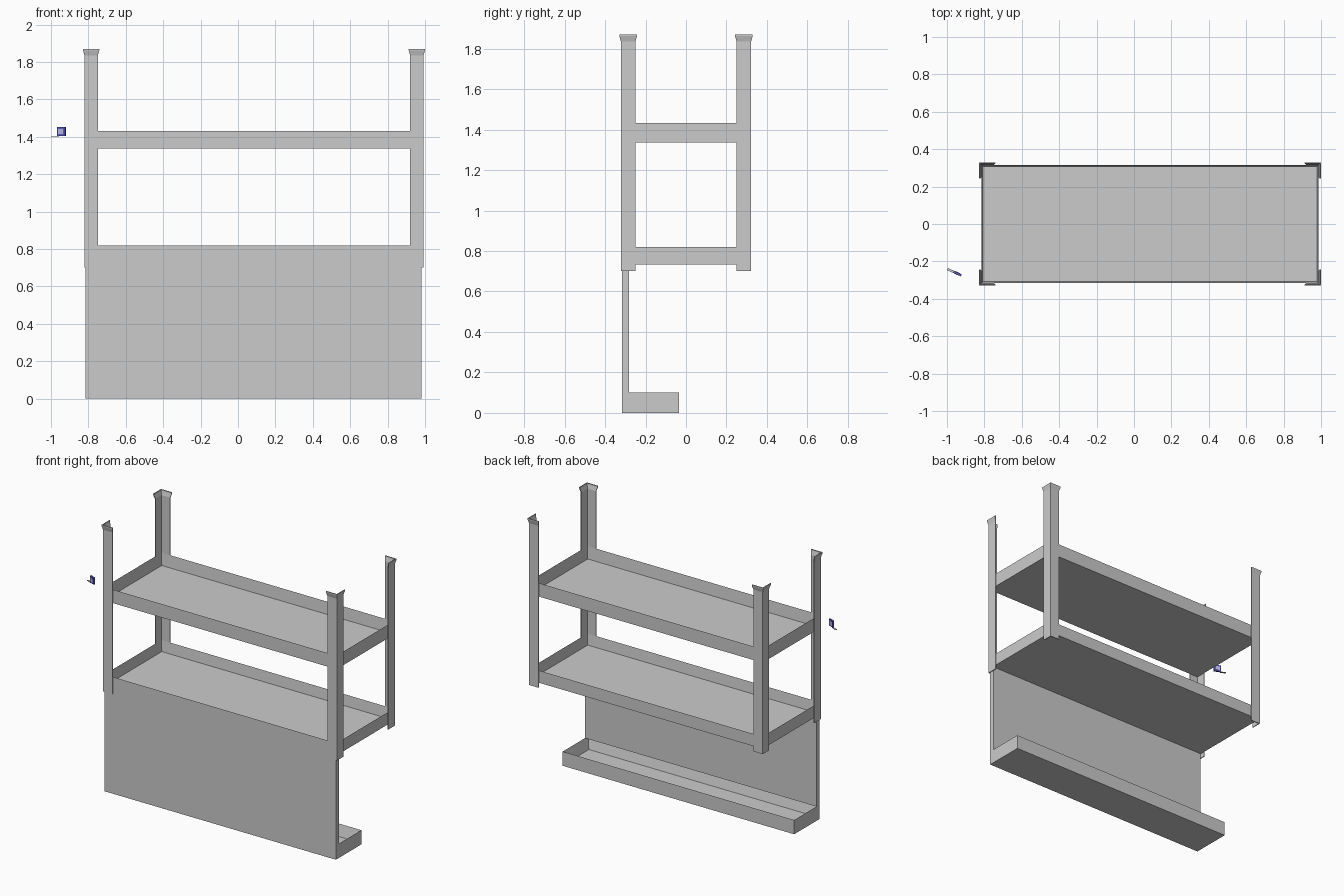
import bpy, bmesh, math
from mathutils import Matrix

if "Cube" in bpy.data.objects:
    bpy.data.objects.remove(bpy.data.objects["Cube"])

CX = 0.0855            # shelf unit centre in x
HX, HY = 0.9065, 0.322 # outer half sizes at the posts
T = 0.006              # angle-iron thickness


def finish(name, bm, mat=None):
    bmesh.ops.recalc_face_normals(bm, faces=bm.faces)
    me = bpy.data.meshes.new(name)
    bm.to_mesh(me)
    bm.free()
    ob = bpy.data.objects.new(name, me)
    bpy.context.collection.objects.link(ob)
    if mat:
        me.materials.append(mat)
    return ob


def add_box(bm, x0, x1, y0, y1, z0, z1):
    m = Matrix.Translation(((x0 + x1) / 2, (y0 + y1) / 2, (z0 + z1) / 2)) @ \
        Matrix.Diagonal((x1 - x0, y1 - y0, z1 - z0, 1))
    bmesh.ops.create_cube(bm, size=1, matrix=m)


def box(name, *dims, mat=None):
    bm = bmesh.new()
    add_box(bm, *dims)
    return finish(name, bm, mat)


def open_tray(name, x0, x1, y0, y1, z0, z1, wall, floor):
    """Open-topped tray: inset the top face and push it down to the floor."""
    bm = bmesh.new()
    add_box(bm, x0, x1, y0, y1, z0, z1)
    bm.faces.ensure_lookup_table()
    top = max(bm.faces, key=lambda f: f.calc_center_median().z)
    bmesh.ops.inset_region(bm, faces=[top], thickness=wall, use_even_offset=True)
    for v in top.verts:
        v.co.z = z0 + floor
    # drop the inner face down with real vertical walls
    return finish(name, bm)


def corner_post(name, sx, sy):
    """L-section post with a flared top."""
    bm = bmesh.new()
    rings = []
    for z, f in ((0.70, 0), (1.835, 0), (1.862, 0.0075), (1.87, 0.0075)):
        o, w = -f, 0.072 + f
        prof = [(o, o), (w, o), (w, o + T), (o + T, o + T), (o + T, w), (o, w)]
        rings.append([bm.verts.new((CX + sx * (HX - a), sy * (HY - b), z))
                      for a, b in prof])
    for r0, r1 in zip(rings, rings[1:]):
        for i in range(6):
            j = (i + 1) % 6
            bm.faces.new((r0[i], r0[j], r1[j], r1[i]))
    bm.faces.new(rings[0])
    bm.faces.new(rings[-1])
    return finish(name, bm)


# four corner posts
for sx, nx in ((-1, "left"), (1, "right")):
    for sy, ny in ((-1, "front"), (1, "back")):
        corner_post(f"post_{ny}_{nx}", sx, sy)

# two shelves, each with a raised rim
X0, X1 = CX - HX + T, CX + HX - T
Y0, Y1 = -HY + T, HY - T
for name, z0, z1 in (("lower_shelf", 0.733, 0.819), ("upper_shelf", 1.337, 1.432)):
    open_tray(name, X0, X1, Y0, Y1, z0, z1, 0.008, 0.010)

# front panel in two layers, and the floor trough behind it
PX0, PX1 = -0.815, 0.981
box("front_panel", PX0, PX1, Y0, -0.304, 0.10, 0.733)
box("front_panel_backing", PX0, PX1, -0.304, -0.282, 0.10, 0.733)
open_tray("floor_trough", PX0, PX1, Y0, -0.035, 0, 0.10, 0.02, 0.02)

# small blue device hanging beside the left front post
blue = bpy.data.materials.new("blue")
blue.diffuse_color = (0.10, 0.10, 0.55, 1)
blue.use_nodes = True
blue.node_tree.nodes["Principled BSDF"].inputs["Base Color"].default_value = blue.diffuse_color
pale = bpy.data.materials.new("pale_blue")
pale.diffuse_color = (0.45, 0.45, 0.75, 1)
pale.use_nodes = True
pale.node_tree.nodes["Principled BSDF"].inputs["Base Color"].default_value = pale.diffuse_color
place = Matrix.Translation((-0.944, -0.265, 1.428)) @ Matrix.Rotation(math.radians(-24), 4, 'Z')
for ob in (
    box("device_body", -0.023, 0.023, -0.006, 0.006, -0.023, 0.023, mat=blue),
    box("device_window", -0.016, 0.012, -0.0075, 0.0075, -0.014, 0.014, mat=pale),
    box("device_tongue", -0.058, -0.018, -0.006, 0.006, -0.026, -0.023),
):
    ob.data.transform(place)
